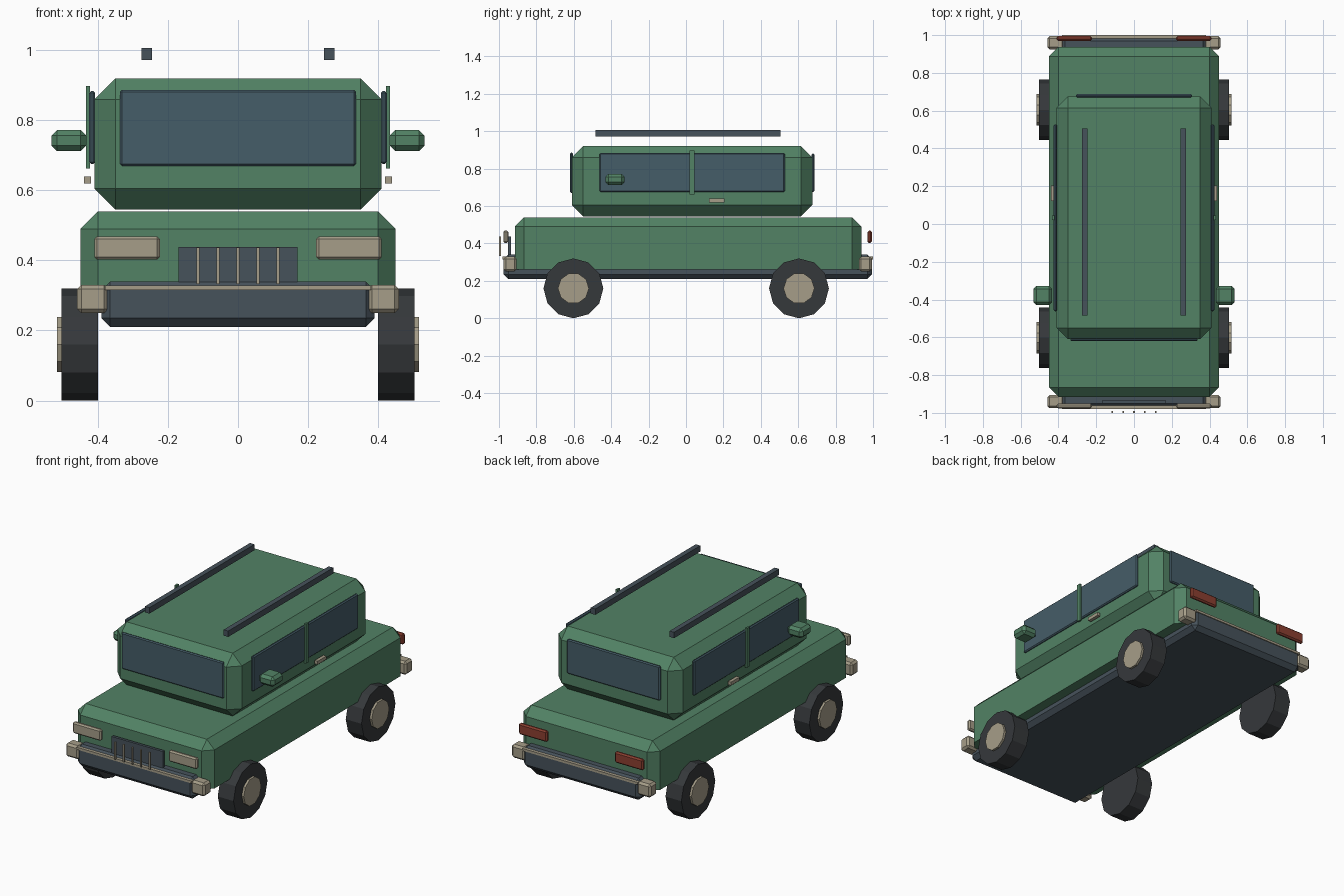
import bpy, bmesh
from math import pi
from mathutils import Matrix

if "Cube" in bpy.data.objects:
    bpy.data.objects.remove(bpy.data.objects["Cube"])


def material(name, rgb):
    m = bpy.data.materials.new(name)
    m.diffuse_color = (*rgb, 1)
    m.use_nodes = True
    m.node_tree.nodes["Principled BSDF"].inputs["Base Color"].default_value = m.diffuse_color
    return m


GREEN = material("green_paint", (0.085, 0.225, 0.13))
SLATE = material("slate_trim", (0.062, 0.085, 0.105))
GLASS = material("dark_glass", (0.06, 0.11, 0.14))
CHROME = material("warm_metal", (0.38, 0.34, 0.25))
TYRE = material("tyre_rubber", (0.036, 0.04, 0.044))
RED = material("red_lens", (0.26, 0.05, 0.03))


def finish(name, bm, mat, mirror):
    bmesh.ops.recalc_face_normals(bm, faces=bm.faces[:])
    me = bpy.data.meshes.new(name)
    bm.to_mesh(me)
    bm.free()
    me.materials.append(mat)
    ob = bpy.data.objects.new(name, me)
    bpy.context.collection.objects.link(ob)
    if mirror:
        mod = ob.modifiers.new("Mirror", 'MIRROR')
        mod.use_mirror_merge = False
    return ob


def box(name, xs, ys, zs, mat, bevel=0, mirror=False, flat_base=False):
    """Chamfered box between the given limits; flat_base leaves the lower edges sharp."""
    bm = bmesh.new()
    bmesh.ops.create_cube(bm, size=1)
    for v in bm.verts:
        v.co = [lo + (c + 0.5) * (hi - lo) for c, (lo, hi) in zip(v.co, (xs, ys, zs))]
    if bevel:
        edges = [e for e in bm.edges
                 if not (flat_base and all(v.co.z < zs[0] + 1e-5 for v in e.verts))]
        bmesh.ops.bevel(bm, geom=edges, offset=bevel, segments=1, affect='EDGES')
    return finish(name, bm, mat, mirror)


def disc(name, xs, y, z, radius, sides, mat):
    """Cylinder lying along x, mirrored to the other side."""
    bm = bmesh.new()
    place = Matrix.Translation((sum(xs) / 2, y, z)) @ Matrix.Rotation(pi / 2, 4, 'Y')
    bmesh.ops.create_cone(bm, cap_ends=True, segments=sides, radius1=radius,
                          radius2=radius, depth=xs[1] - xs[0], matrix=place)
    return finish(name, bm, mat, True)


# Main shells
box("chassis", (-0.39, 0.39), (-0.975, 0.995), (0.21, 0.34), SLATE, 0.025)
box("lower_body", (-0.45, 0.45), (-0.915, 0.937), (0.26, 0.54), GREEN, 0.05, flat_base=True)
box("cabin", (-0.41, 0.41), (-0.61, 0.675), (0.545, 0.92), GREEN, 0.06)

# Windows
box("windshield", (-0.337, 0.337), (-0.62, -0.605), (0.67, 0.887), GLASS, 0.006)
box("rear_window", (-0.307, 0.307), (0.67, 0.687), (0.675, 0.88), GLASS, 0.006)
box("side_window", (0.408, 0.425), (-0.462, 0.528), (0.675, 0.884), GLASS, 0.006, True)

# Side details
box("door_pillar", (0.422, 0.434), (0.02, 0.045), (0.662, 0.898), GREEN, mirror=True)
box("door_handle", (0.42, 0.44), (0.123, 0.205), (0.619, 0.639), CHROME, mirror=True)
box("side_mirror", (0.433, 0.533), (-0.43, -0.328), (0.712, 0.772), GREEN, 0.016, True)
box("roof_rail", (0.245, 0.275), (-0.485, 0.505), (0.972, 1.007), SLATE, mirror=True)

# Lights
box("headlight", (0.223, 0.41), (-0.976, -0.95), (0.402, 0.469), CHROME, 0.008, True)
box("tail_light", (0.223, 0.41), (0.97, 0.994), (0.402, 0.468), RED, 0.008, True)

# Grille
box("grille", (-0.17, 0.17), (-0.951, -0.935), (0.335, 0.438), SLATE)
for i in range(5):
    x = (i - 2) * 0.057
    box("grille_bar", (x - 0.004, x + 0.004), (-1.0, -0.99), (0.333, 0.437), CHROME)

# Bumpers
for end, strip, corner in (("front", (-0.98, -0.96), (-0.975, -0.905)),
                           ("rear", (0.98, 1.0), (0.924, 0.994))):
    box(end + "_bumper_strip", (-0.38, 0.38), strip, (0.315, 0.329), CHROME)
    box(end + "_bumper_corner", (0.37, 0.459), corner, (0.25, 0.33), CHROME, 0.012, True)

# Wheels
for end, y in (("front", -0.602), ("rear", 0.604)):
    disc(end + "_tyre", (0.40, 0.504), y, 0.16, 0.16, 12, TYRE)
    disc(end + "_hub", (0.48, 0.517), y, 0.16, 0.083, 10, CHROME)
